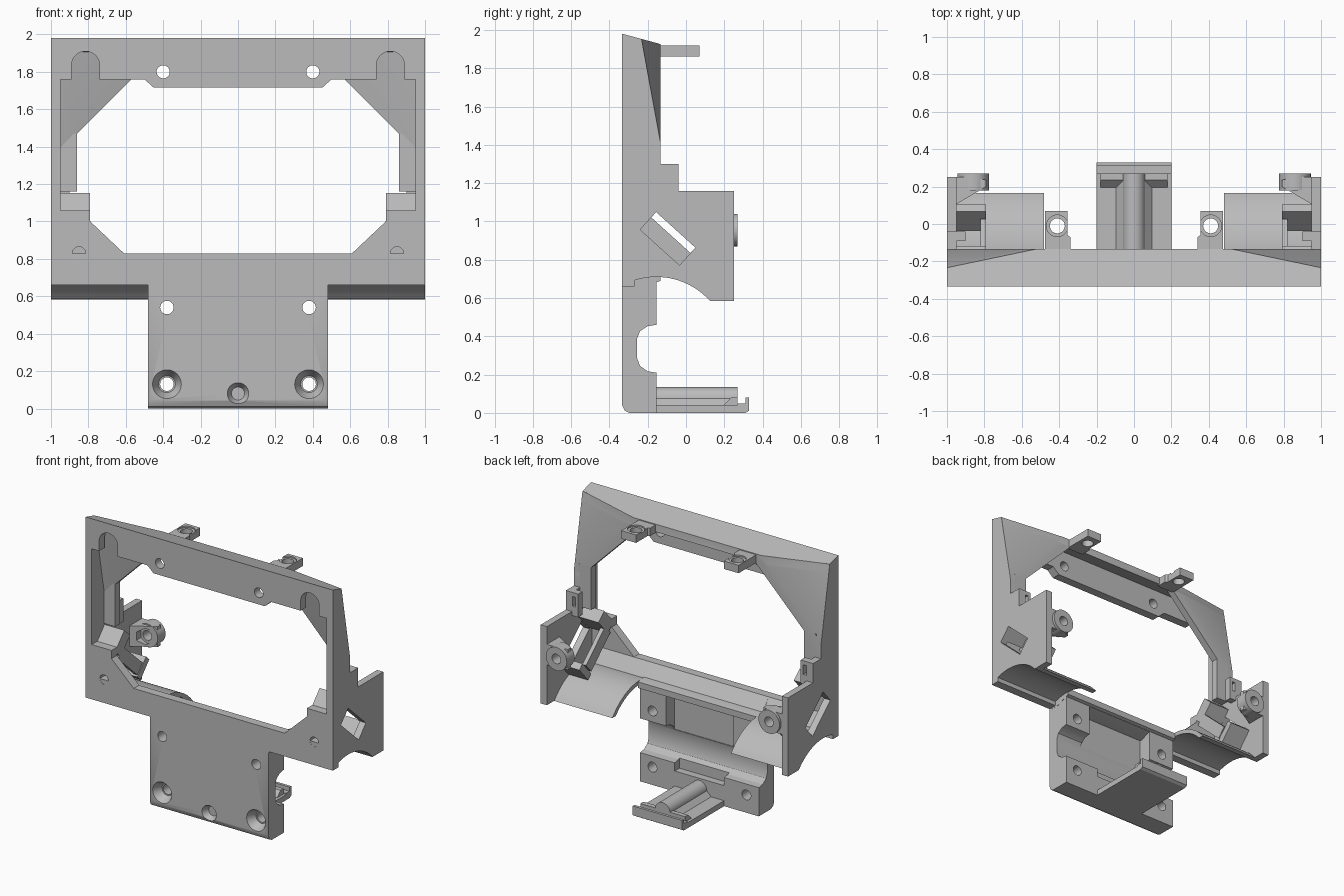
import bpy, bmesh, math
from mathutils import Vector, Matrix

old = bpy.data.objects.get("Cube")
if old:
    bpy.data.objects.remove(old, do_unlink=True)

gray = bpy.data.materials.new("plain_gray")
gray.use_nodes = True
COLOUR = (0.5, 0.5, 0.5, 1)
gray.diffuse_color = COLOUR
gray.node_tree.nodes["Principled BSDF"].inputs["Base Color"].default_value = COLOUR
parts = []


def finish(name, bm):
    bmesh.ops.recalc_face_normals(bm, faces=bm.faces)
    mesh = bpy.data.meshes.new(name)
    bm.to_mesh(mesh)
    bm.free()
    mesh.materials.append(gray)
    ob = bpy.data.objects.new(name, mesh)
    bpy.context.collection.objects.link(ob)
    parts.append(ob)
    return ob


def prism(name, axis, pts, a, b):
    """Extrude a 2D outline along an axis from a to b."""
    place = {"x": lambda p: (a, p[0], p[1]), "y": lambda p: (p[0], a, p[1]),
             "z": lambda p: (p[0], p[1], a)}[axis]
    bm = bmesh.new()
    face = bm.faces.new([bm.verts.new(place(p)) for p in pts])
    out = bmesh.ops.extrude_face_region(bm, geom=[face])
    step = Vector([b - a if c == axis else 0 for c in "xyz"])
    bmesh.ops.translate(bm, vec=step, verts=[v for v in out["geom"] if isinstance(v, bmesh.types.BMVert)])
    return finish(name, bm)


def box(name, x, y, z):
    return prism(name, "z", [(x[0], y[0]), (x[1], y[0]), (x[1], y[1]), (x[0], y[1])], *z)


def tilted_box(name, x, centre, length, width):
    """Box in the side plane running backward and down at the sensor angle."""
    d, n = Vector((.74, -.67)), Vector((.67, .74))
    c = Vector(centre)
    pts = [c + d * length * s / 2 + n * width * t / 2 for s, t in ((-1, -1), (1, -1), (1, 1), (-1, 1))]
    return prism(name, "x", pts, *x)


def rod(name, axis, pos, r, depth, r2=None, sides=32):
    rot = {"x": Matrix.Rotation(math.pi / 2, 4, "Y"), "y": Matrix.Rotation(-math.pi / 2, 4, "X"),
           "z": Matrix()}[axis]
    bm = bmesh.new()
    bmesh.ops.create_cone(bm, cap_ends=True, segments=sides, radius1=r, radius2=r if r2 is None else r2,
                          depth=depth, matrix=Matrix.Translation(pos) @ rot)
    return finish(name, bm)


def apply(ob, mod):
    bpy.context.view_layer.objects.active = ob
    bpy.ops.object.modifier_apply(modifier=mod.name)


def cut(ob, *cutters):
    for c in cutters:
        mod = ob.modifiers.new("cut", "BOOLEAN")
        mod.operation, mod.solver, mod.object = "DIFFERENCE", "EXACT", c
        apply(ob, mod)
        parts.remove(c)
        bpy.data.objects.remove(c, do_unlink=True)


def clip(ob, point, normal):
    """Remove everything on the normal's side of a plane and cap the cut."""
    bm = bmesh.new()
    bm.from_mesh(ob.data)
    out = bmesh.ops.bisect_plane(bm, geom=bm.verts[:] + bm.edges[:] + bm.faces[:], dist=1e-5,
                                 plane_co=point, plane_no=normal, clear_outer=True)
    bmesh.ops.holes_fill(bm, edges=[e for e in bm.edges if e.is_boundary], sides=0)
    bmesh.ops.recalc_face_normals(bm, faces=bm.faces)
    bm.to_mesh(ob.data)
    bm.free()


def mirror(*obs):
    for ob in obs:
        mod = ob.modifiers.new("mirror", "MIRROR")
        mod.use_mirror_merge = False
        apply(ob, mod)


def arc(r, y0, y1, n=20):
    """Points on the arch over the roller space, in the side plane."""
    ys = [y0 + (y1 - y0) * i / n for i in range(n + 1)]
    return [(y, .334 + math.sqrt(r * r - (y + .155) ** 2)) for y in ys]


def both(half):
    return half + [(-x, z) for x, z in reversed(half)]


FRONT, BACK, SKIN = -.333, -.133, -.27
TOP = ((0, FRONT, 1.98), (0, .27, 1))
CORNER = Vector((.198, 1, .185))

# Front plate with its window
plate = prism("front_plate", "y", both([(1, .66), (1, 1.99)]), FRONT, SKIN)
window = both([(.61, .83), (.79, 1), (.79, 1.06), (.95, 1.06), (.95, 1.76), (.5, 1.76), (.45, 1.715)])
cut(plate, prism("window_cutter", "y", window, -.5, 0))
for s in (-1, 1):
    cut(plate, rod("notch_cutter", "y", (s * .815, -.3, 1.835), .075, .3),
        box("notch_cutter", (s * .815 - .075, s * .815 + .075), (-.5, -.1), (1.7, 1.835)),
        rod("hole_cutter", "y", (s * .4, -.3, 1.8), .035, .3),
        rod("hole_cutter", "y", (s * .85, -.33, .83), .035, .1))
clip(plate, *TOP)

# Sloping top wall and angled rear corner panels
top = prism("top_wall", "x", [(SKIN, 1.99), (BACK, 1.99), (BACK, 1.87), (SKIN, 1.91)], -1, 1)
clip(top, *TOP)
for s in (-1, 1):
    clip(top, (s, BACK, 1.41), (s * CORNER.x, 1, CORNER.z))
gusset = prism("corner_panel", "y", [(.46, 1.87), (.86, 1.47), (.86, 1.2), (1, 1.2), (1, 1.99), (.46, 1.99)],
               SKIN - .03, BACK)
clip(gusset, *TOP)
clip(gusset, (1, BACK, 1.41), CORNER)
clip(gusset, (1, BACK - .07, 1.41), -CORNER)

# Side walls with rear ears and a slanted sensor slot
wall = prism("side_wall", "x", arc(.376, SKIN - .01, .125) + [
    (.25, .585), (.25, 1.16), (-.04, 1.16), (-.04, 1.3), (BACK, 1.3), (BACK, 1.41),
    (-.232, 1.953), (SKIN - .01, 1.96)], .95, 1)
cut(wall, tilted_box("slot_cutter", (.9, 1.1), (-.095, .91), .277, .124))
flange = box("side_flange", (.86, .96), (-.19, BACK), (1.16, 1.47))

# Screw boss braced against the ear
boss = rod("ear_boss", "y", (.86, .225, .955), .085, .09)
brace = prism("boss_brace", "z", [(.96, .1), (.96, .25), (.86, .25), (.79, .235), (.79, .2)], .88, 1.03)
for ob in (boss, brace):
    cut(ob, rod("hole_cutter", "y", (.86, .2, .955), .035, .4))
cut(brace, rod("nut_cutter", "y", (.86, .11, .955), .06, .2, sides=6))

# Slanted sensor holder: end blocks and rails
holder_top = tilted_box("holder_top", (.79, .96), (-.205, 1.062), .09, .16)
holder_foot = tilted_box("holder_foot", (.79, .96), (.035, .79), .05, .15)
rail = tilted_box("holder_rail", (.79, .82), (-.115, .9), .3, .09)
tab = box("side_tab", (.9, .96), (-.09, -.04), (1.13, 1.3))
cut(tab, box("tab_cutter", (.92, .945), (-.2, .1), (1.2, 1.27)))

# Arched guard behind the lower corners
guard = prism("arched_guard", "x", arc(.376, FRONT, .125) + arc(.406, .165, -.2)
              + [(SKIN, .83), (FRONT + .002, .829)], .48, .999)

# Small rear brackets on the top wall
bracket = prism("top_bracket", "z", [(.34, -.15), (.475, -.15), (.475, .07), (.355, .07), (.355, -.06), (.34, -.07)],
                1.862, 1.92)
cut(bracket, rod("hole_cutter", "z", (.41, -.01, 1.89), .04, .2),
    rod("recess_cutter", "z", (.41, -.01, 1.93), .058, .04))
mirror(gusset, wall, flange, boss, brace, holder_top, holder_foot, rail, tab, guard, bracket)

# Centre beam above the lower plate
prism("centre_beam", "x", [(FRONT + .002, .65), (FRONT + .002, .829), (SKIN, .83), (-.2, .745), (-.155, .74),
                           (BACK, .735), (BACK, .69), (-.24, .65)], -.481, .481)

# Lower plate with a rounded foot and a cross channel
lower = prism("lower_plate", "x", [
    (FRONT, .04), (-.32, .012), (-.295, 0), (-.155, 0), (-.155, .21), (-.2, .217), (-.24, .245), (-.255, .285),
    (-.255, .39), (-.24, .427), (-.2, .453), (-.155, .46), (-.155, .71), (FRONT, .71)], -.48, .48)
cut(lower, box("pocket_cutter", (-.27, .27), (-.255, 0), (.4, .68)),
    box("groove_cutter", (-.2, .2), (-.21, 0), (.15, .3)),
    rod("blind_cutter", "y", (0, FRONT + .02, .08), .06, .05, .035))
for s in (-1, 1):
    cut(lower, rod("hole_cutter", "y", (s * .38, -.2, .54), .036, .5),
        rod("hole_cutter", "y", (s * .38, -.2, .13), .036, .5),
        rod("sink_cutter", "y", (s * .38, FRONT + .03, .13), .078, .064, .045))

# Rear tongue with ramp, rib and end lip
prism("tongue", "x", [(-.17, 0), (.31, 0), (.33, .012), (.33, .08), (.31, .08), (.31, .05),
                      (.27, .05), (.27, .04), (-.17, .04)], -.2, .2)
prism("tongue_ramp", "x", [(.19, .035), (.235, .08), (.27, .08), (.27, .035)], -.18, .18)
rib = [(.06 * math.cos(math.pi * i / 16), .075 + .06 * math.sin(math.pi * i / 16)) for i in range(17)]
prism("tongue_rib", "y", [(-.1, .035), (.1, .035)] + rib, -.17, .27)

# Keep creases sharp and curves smooth
bpy.ops.object.select_all(action="DESELECT")
for ob in parts:
    ob.select_set(True)
bpy.context.view_layer.objects.active = parts[0]
bpy.ops.object.shade_smooth_by_angle(angle=math.radians(25))
